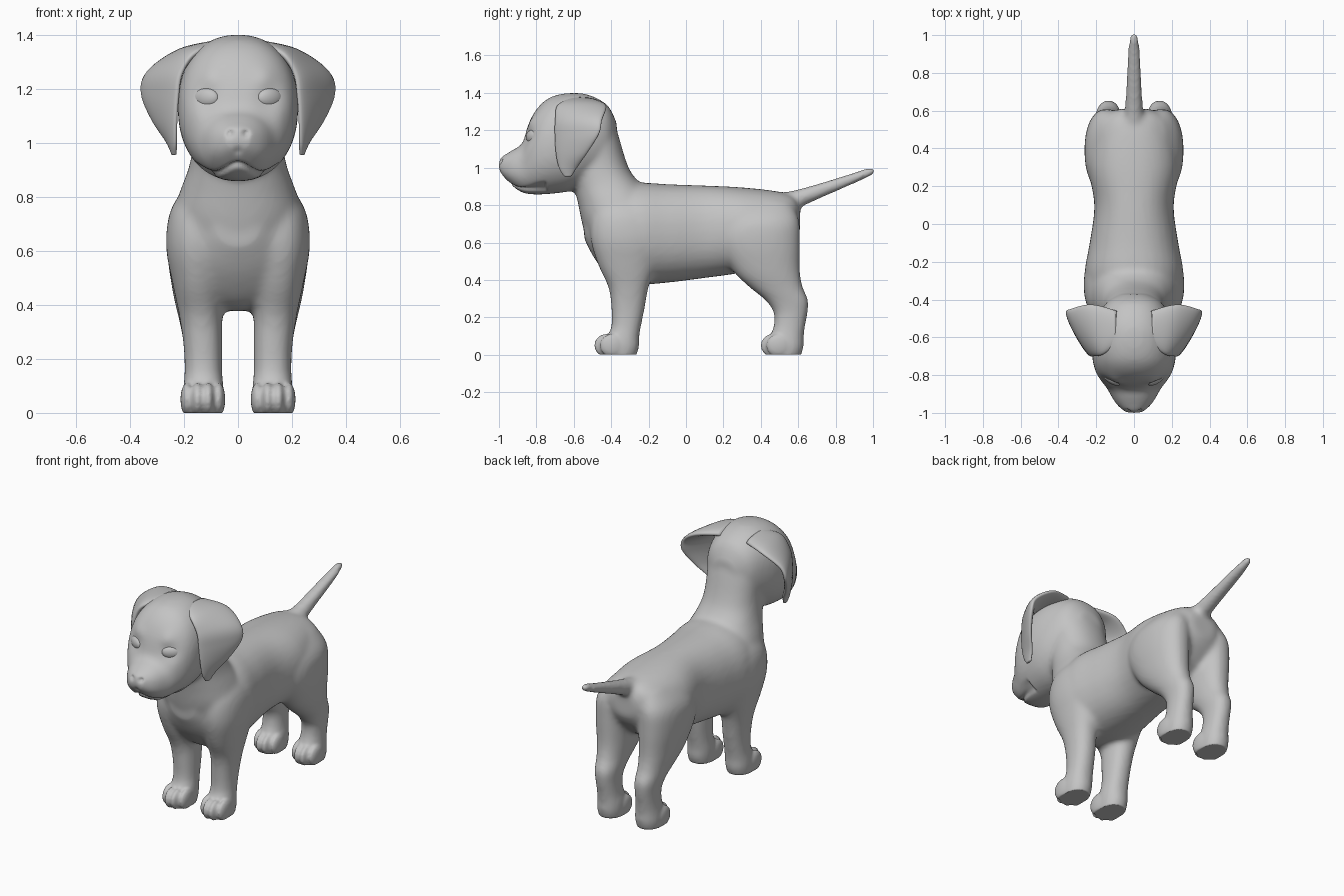
import bpy, bmesh, math
from mathutils import Vector, Matrix
from mathutils.bvhtree import BVHTree

if "Cube" in bpy.data.objects:
    bpy.data.objects.remove(bpy.data.objects["Cube"])

grey = bpy.data.materials.new("plain_grey")
grey.diffuse_color = (0.55, 0.55, 0.55, 1)
grey.use_nodes = True
grey.node_tree.nodes["Principled BSDF"].inputs["Base Color"].default_value = grey.diffuse_color


def catmull(rows, steps=4):
    """Smoothly interpolate rows of numbers."""
    out = []
    for i in range(len(rows) - 1):
        a, b, c, d = (rows[max(i - 1, 0)], rows[i], rows[i + 1], rows[min(i + 2, len(rows) - 1)])
        for k in range(steps):
            t = k / steps
            out.append([0.5 * (2 * q + (r - p) * t + (2 * p - 5 * q + 4 * r - s) * t * t
                               + (3 * q - p - 3 * r + s) * t ** 3)
                        for p, q, r, s in zip(a, b, c, d)])
    return out + [list(rows[-1])]


def skin(bm, stations, sides=32):
    """Closed loft through elliptical rings (centre, half axis, half axis)."""
    rings = []
    for c, u, v in stations:
        ring = []
        for k in range(sides):
            a = 2 * math.pi * k / sides
            co, si = math.cos(a), math.sin(a)
            ring.append(bm.verts.new(c + u * math.copysign(abs(co) ** 0.9, co)
                                     + v * math.copysign(abs(si) ** 0.9, si)))
        rings.append(ring)
    faces = [bm.faces.new(rings[0]), bm.faces.new(rings[-1])]
    for r, s in zip(rings, rings[1:]):
        for k in range(sides):
            n = (k + 1) % sides
            faces.append(bm.faces.new((r[k], r[n], s[n], s[k])))
    bmesh.ops.recalc_face_normals(bm, faces=faces)


def loft(bm, axis, rows, side=1):
    """Rows: position on axis, low and high of the other axis, x from, x to."""
    st = []
    for t, lo, hi, x0, x1 in catmull(rows):
        m, h, x = (lo + hi) / 2, (hi - lo) / 2, side * (x0 + x1) / 2
        c = Vector((x, t, m)) if axis == 'y' else Vector((x, m, t))
        v = Vector((0, 0, h)) if axis == 'y' else Vector((0, h, 0))
        st.append((c, Vector(((x1 - x0) / 2, 0, 0)), v))
    skin(bm, st)


def sym(rows):
    return [(t, lo, hi, -w, w) for t, lo, hi, w in rows]


def ball(bm, centre, radii, turn=0):
    m = Matrix.Translation(centre) @ Matrix.Rotation(turn, 4, 'Z') @ Matrix.Diagonal((*radii, 1))
    bmesh.ops.create_uvsphere(bm, u_segments=28, v_segments=18, radius=1, matrix=m)


def make(name, bm):
    me = bpy.data.meshes.new(name)
    bm.to_mesh(me)
    bm.free()
    me.materials.append(grey)
    me.polygons.foreach_set("use_smooth", [True] * len(me.polygons))
    ob = bpy.data.objects.new(name, me)
    bpy.context.collection.objects.link(ob)
    return ob


def fuse(bm, voxel, smooth):
    """Fuse overlapping volumes into one soft skin and return it as a bmesh."""
    ob = make("fuse_helper", bm)
    r = ob.modifiers.new("remesh", 'REMESH')
    r.mode, r.voxel_size = 'VOXEL', voxel
    s = ob.modifiers.new("smooth", 'SMOOTH')
    s.factor, s.iterations = 0.5, smooth
    dg = bpy.context.evaluated_depsgraph_get()
    me = bpy.data.meshes.new_from_object(ob.evaluated_get(dg))
    out = bmesh.new()
    out.from_mesh(me)
    bpy.data.objects.remove(ob)
    bpy.data.meshes.remove(me)
    return out


bm = bmesh.new()
# Torso, from rump to chest
loft(bm, 'y', sym([
    (0.61, 0.66, 0.80, 0.08), (0.57, 0.59, 0.85, 0.16), (0.48, 0.50, 0.875, 0.21),
    (0.30, 0.44, 0.895, 0.24), (0.10, 0.41, 0.905, 0.21), (-0.10, 0.385, 0.912, 0.235),
    (-0.25, 0.375, 0.92, 0.26), (-0.38, 0.395, 0.90, 0.235), (-0.48, 0.50, 0.85, 0.17),
    (-0.545, 0.62, 0.78, 0.08)]))
# Neck
loft(bm, 'z', sym([
    (0.60, -0.53, -0.05, 0.20), (0.72, -0.56, -0.10, 0.24), (0.82, -0.58, -0.16, 0.215),
    (0.90, -0.60, -0.23, 0.185), (0.97, -0.62, -0.29, 0.17), (1.05, -0.63, -0.325, 0.165),
    (1.20, -0.66, -0.37, 0.17), (1.30, -0.66, -0.42, 0.15)]))
# Head and muzzle
loft(bm, 'y', sym([
    (-0.37, 1.08, 1.24, 0.07), (-0.42, 1.00, 1.335, 0.15), (-0.52, 0.92, 1.39, 0.20),
    (-0.62, 0.875, 1.40, 0.222), (-0.72, 0.86, 1.38, 0.22), (-0.79, 0.856, 1.325, 0.20),
    (-0.84, 0.858, 1.24, 0.168), (-0.875, 0.866, 1.13, 0.14), (-0.92, 0.895, 1.10, 0.115),
    (-0.96, 0.935, 1.075, 0.085), (-1.0, 0.98, 1.05, 0.04)]))
# Tail
loft(bm, 'y', sym([
    (0.48, 0.75, 0.86, 0.05), (0.60, 0.785, 0.885, 0.048), (0.75, 0.85, 0.928, 0.042),
    (0.90, 0.915, 0.975, 0.034), (0.98, 0.95, 1.003, 0.026), (1.01, 0.968, 1.0, 0.018)]))
# Legs
FRONT = [
    (-0.02, -0.45, -0.27, 0.06, 0.20), (0.04, -0.46, -0.25, 0.052, 0.208),
    (0.09, -0.43, -0.25, 0.052, 0.204), (0.15, -0.40, -0.24, 0.058, 0.198),
    (0.25, -0.40, -0.22, 0.058, 0.202), (0.36, -0.415, -0.20, 0.058, 0.218),
    (0.48, -0.47, -0.16, 0.05, 0.243), (0.62, -0.51, -0.13, 0.03, 0.267),
    (0.75, -0.50, -0.16, 0.03, 0.25), (0.84, -0.45, -0.20, 0.04, 0.19)]
HIND = [
    (-0.02, 0.43, 0.61, 0.06, 0.20), (0.04, 0.42, 0.63, 0.052, 0.208),
    (0.09, 0.44, 0.63, 0.055, 0.203), (0.14, 0.465, 0.635, 0.065, 0.197),
    (0.22, 0.47, 0.65, 0.07, 0.197), (0.29, 0.425, 0.655, 0.065, 0.207),
    (0.36, 0.34, 0.625, 0.058, 0.222), (0.45, 0.25, 0.61, 0.045, 0.242),
    (0.60, 0.17, 0.61, 0.03, 0.262), (0.72, 0.19, 0.605, 0.03, 0.248),
    (0.82, 0.27, 0.56, 0.04, 0.17)]
for side in (-1, 1):
    loft(bm, 'z', FRONT, side)
    loft(bm, 'z', HIND, side)
bm = fuse(bm, 0.015, 8)

# Toes, added after the first softening so the grooves stay
for side in (-1, 1):
    for y in (-0.425, 0.465):
        for dx, dy in ((-0.058, 0.03), (-0.02, 0), (0.02, 0), (0.058, 0.03)):
            ball(bm, (side * (0.13 + dx), y + dy, 0.05), (0.025, 0.066, 0.062))
bm = fuse(bm, 0.009, 3)

# Face details: x, z, radius, depth (sockets, nostrils, lip notch, brows, cheeks)
DENTS = [(0.12, 1.165, 0.05, 0.014), (0.03, 1.035, 0.012, 0.016), (0.0, 0.97, 0.014, 0.008),
         (0.10, 1.245, 0.04, -0.008), (0.075, 0.96, 0.05, -0.008)]
bm.normal_update()
for v in bm.verts:
    x, y, z = abs(v.co.x), v.co.y, v.co.z
    if y < -0.7 and z > 0.8 and v.normal.y < -0.1:
        for dx, dz, r, d in DENTS:
            v.co.y += d * math.exp(-((x - dx) ** 2 + (z - dz) ** 2) / r ** 2)
    if y < -0.75 and x < 0.17 and 0.86 < z < 0.96:
        # Mouth line
        lip = 0.902 + 0.018 * math.cos(x / 0.09 * math.pi)
        v.co -= v.normal * 0.014 * math.exp(-((z - lip) / 0.009) ** 2)
    v.co.z = max(v.co.z, 0)
tree = BVHTree.FromBMesh(bm)
make("body", bm)

# Ears: front edge, back edge and half thickness of each row, root to tip
EAR = [
    (0.09, -0.64, 1.345, 0.09, -0.46, 1.335, 0.025), (0.16, -0.69, 1.315, 0.22, -0.425, 1.315, 0.026),
    (0.20, -0.695, 1.25, 0.325, -0.445, 1.25, 0.026), (0.212, -0.695, 1.17, 0.345, -0.46, 1.18, 0.023),
    (0.218, -0.69, 1.08, 0.305, -0.52, 1.085, 0.019), (0.22, -0.675, 1.0, 0.25, -0.575, 1.01, 0.015),
    (0.222, -0.65, 0.957, 0.228, -0.61, 0.957, 0.008)]
rows = catmull(EAR, 6)
mids = [(Vector(r[:3]) + Vector(r[3:6])) / 2 for r in rows]
for side, name in ((-1, "right_ear"), (1, "left_ear")):
    bm = bmesh.new()
    stations = []
    for i, r in enumerate(rows):
        u = (Vector(r[3:6]) - Vector(r[:3])) / 2
        path = mids[min(i + 1, len(rows) - 1)] - mids[max(i - 1, 0)]
        out = path.cross(u).normalized()
        if out.x + out.z < 0:
            out = -out
        c = mids[i] + out * 0.012
        st = (c, u, out * r[6])
        stations.append(tuple(Vector((side * p.x, p.y, p.z)) for p in st))
    skin(bm, stations)
    make(name, bm)

# Eyes, set on the face surface
for side, name in ((-1, "right_eye"), (1, "left_eye")):
    hit = tree.ray_cast(Vector((side * 0.12, -2, 1.165)), Vector((0, 1, 0)))[0]
    y = hit.y if hit else -0.82
    bm = bmesh.new()
    ball(bm, (side * 0.118, y + 0.014, 1.165), (0.054, 0.026, 0.038), side * math.radians(32))
    make(name, bm)
